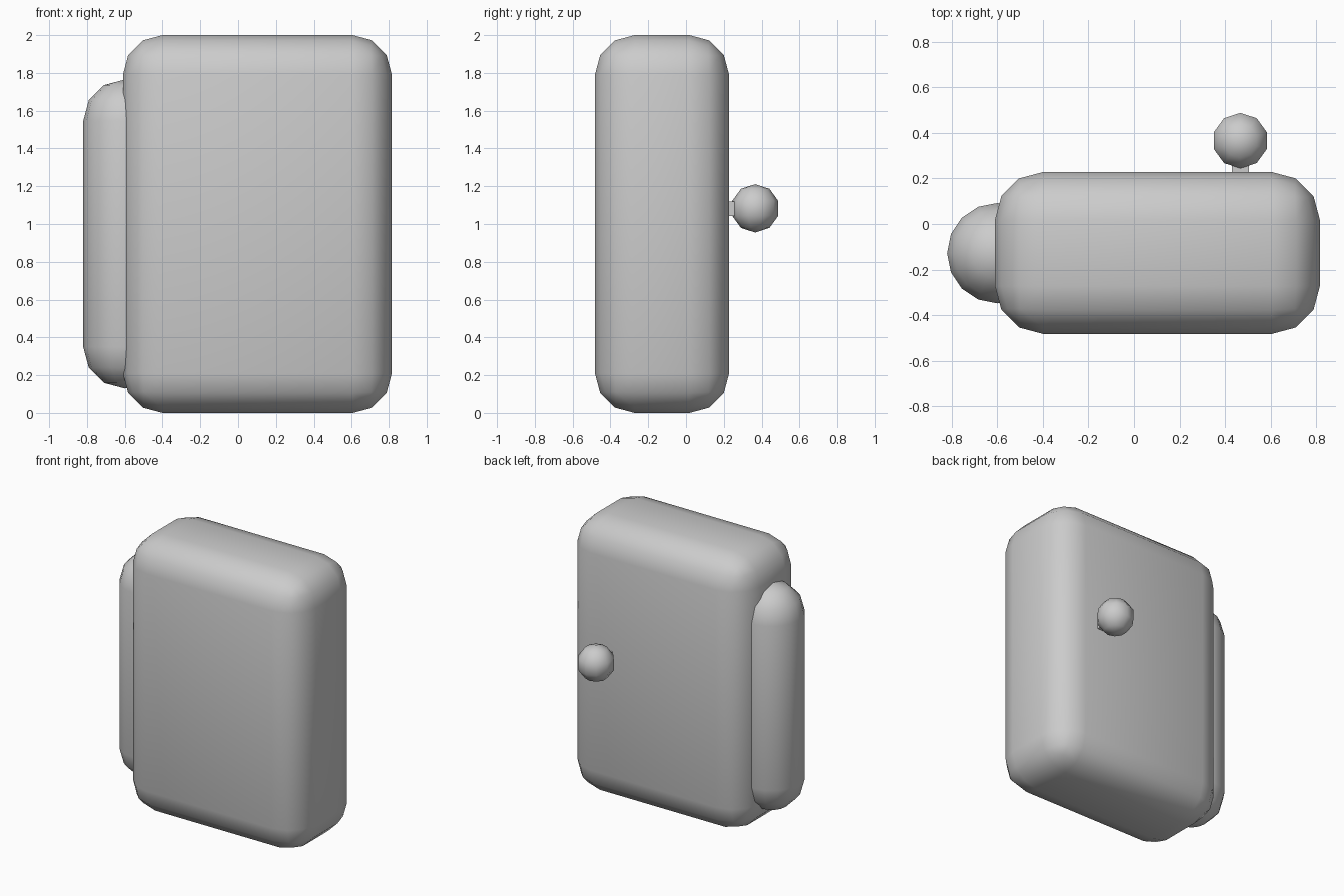
import bpy, bmesh, math
from mathutils import Matrix, Vector

if "Cube" in bpy.data.objects:
    bpy.data.objects.remove(bpy.data.objects["Cube"])


def make_object(name, bm, smooth=True):
    bmesh.ops.recalc_face_normals(bm, faces=bm.faces)
    for f in bm.faces:
        f.smooth = smooth
    mesh = bpy.data.meshes.new(name)
    bm.to_mesh(mesh)
    bm.free()
    obj = bpy.data.objects.new(name, mesh)
    bpy.context.collection.objects.link(obj)
    return obj


def box(name, low, high, radius=0.0, segments=3):
    low, high = Vector(low), Vector(high)
    bm = bmesh.new()
    bmesh.ops.create_cube(bm, size=1, matrix=Matrix.Translation((low + high) / 2)
                          @ Matrix.Diagonal((*(high - low), 1)))
    if radius:
        bmesh.ops.bevel(bm, geom=bm.edges[:], offset=radius, segments=segments,
                        profile=0.5, affect='EDGES', clamp_overlap=True)
    return make_object(name, bm, smooth=radius > 0)


def capsule(name, center, radius, z_low, z_high):
    # a sphere split at its equator and stretched upright
    bm = bmesh.new()
    bmesh.ops.create_uvsphere(bm, u_segments=16, v_segments=6, radius=radius)
    equator = [e for e in bm.edges if all(abs(v.co.z) < 1e-4 for v in e.verts)]
    bmesh.ops.bevel(bm, geom=equator, offset=0.02, segments=1, affect='EDGES')
    for v in bm.verts:
        if abs(v.co.z) < 0.03:
            up = v.co.z > 0
            v.co.xy = v.co.xy.normalized() * radius
            v.co.z = z_high - radius if up else z_low + radius
        else:
            v.co.z += z_high - radius if v.co.z > 0 else z_low + radius
        v.co.xy += Vector(center)
    return make_object(name, bm)


# main rounded body
box("body", (-0.61, -0.482, 0), (0.816, 0.228, 2), radius=0.21)

# upright rounded tank on the left side
capsule("side_tank", (-0.6, -0.128), 0.22, 0.13, 1.765)

# knob on the back with its short stem
box("knob_stem", (0.43, 0.2, 1.042), (0.504, 0.34, 1.12))
bm = bmesh.new()
bmesh.ops.create_uvsphere(bm, u_segments=10, v_segments=5, radius=0.128,
                          matrix=Matrix.Translation((0.467, 0.366, 1.083)))
make_object("knob", bm)
